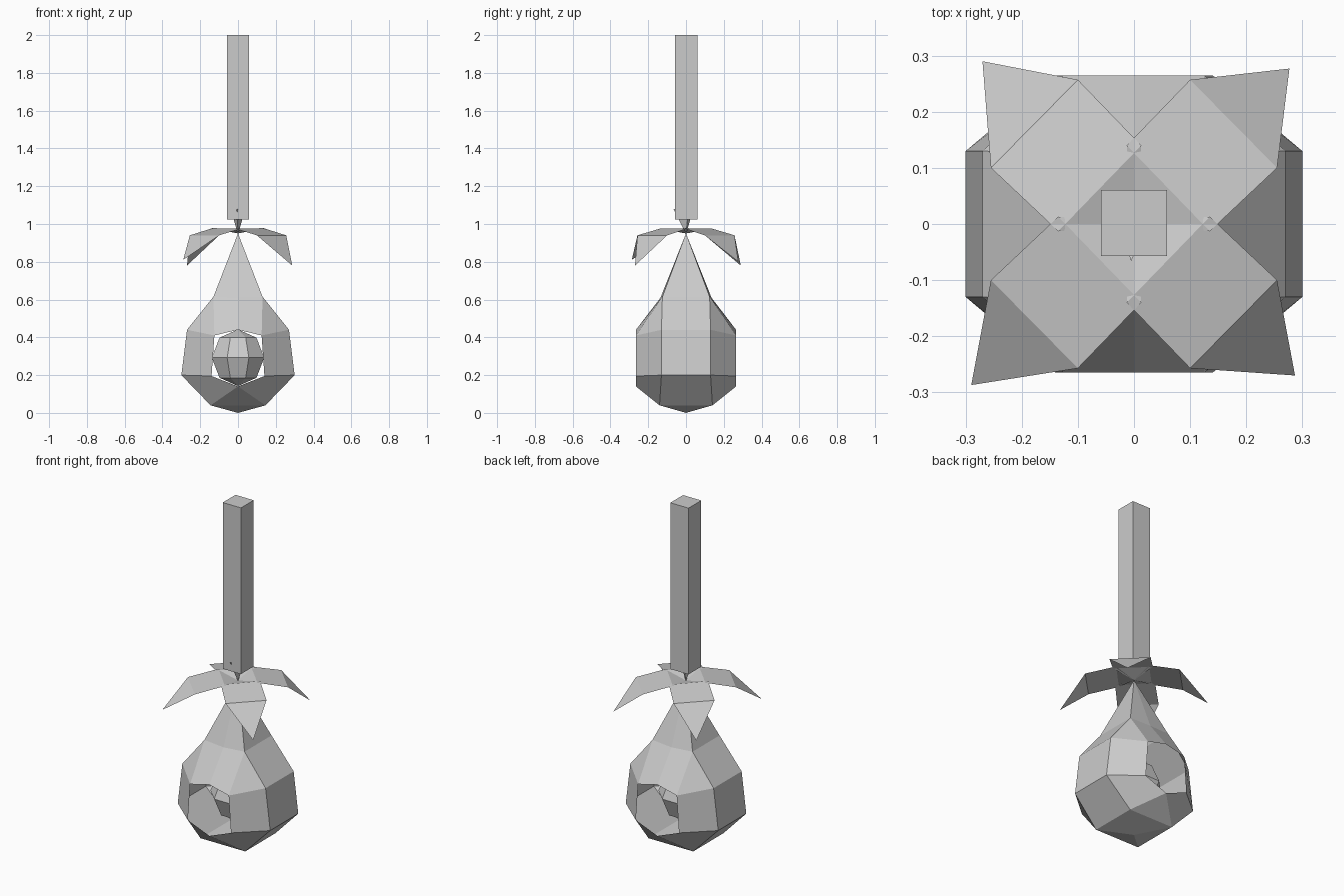
import bpy, bmesh
from mathutils import Vector

if "Cube" in bpy.data.objects:
    bpy.data.objects.remove(bpy.data.objects["Cube"])

grey = bpy.data.materials.new("plain_grey")
grey.diffuse_color = (0.6, 0.6, 0.6, 1)
grey.use_nodes = True
grey.node_tree.nodes["Principled BSDF"].inputs["Base Color"].default_value = grey.diffuse_color


def make(name, faces):
    """Build a flat-shaded object from a list of polygons given as points."""
    bm = bmesh.new()
    for f in faces:
        bm.faces.new([bm.verts.new(p) for p in f])
    bmesh.ops.remove_doubles(bm, verts=bm.verts, dist=0.0005)
    bmesh.ops.recalc_face_normals(bm, faces=bm.faces)
    me = bpy.data.meshes.new(name)
    bm.to_mesh(me)
    bm.free()
    me.materials.append(grey)
    ob = bpy.data.objects.new(name, me)
    bpy.context.collection.objects.link(ob)
    return ob


# Gourd shell: one quarter, repeated in four mirrored positions
bottom, apex = (0, 0, 0), (0, 0, 0.95)
foot = (0.145, 0.14, 0.04)
foot_x, foot_y = (0.145, 0, 0.04), (0, 0.14, 0.04)
sill = (0, 0.265, 0.14)
low_side, low_mid = (0.30, 0.13, 0.20), (0.30, 0, 0.20)
low_jamb, top_jamb = (0.14, 0.265, 0.195), (0.125, 0.265, 0.41)
lintel = (0, 0.265, 0.44)
top_side, top_mid = (0.27, 0.13, 0.44), (0.27, 0, 0.44)
neck, neck_x, neck_y = (0.13, 0.125, 0.615), (0.13, 0, 0.615), (0, 0.135, 0.61)
quarter = [
    (bottom, foot_x, foot), (bottom, foot, foot_y), (foot_y, foot, sill),
    (foot_x, low_mid, low_side, foot), (foot, low_side, low_jamb, sill),
    (low_mid, top_mid, top_side, low_side),
    (low_side, top_side, top_jamb, low_jamb),
    (top_mid, neck_x, neck, top_side),
    (top_side, neck, top_jamb), (neck, neck_y, lintel, top_jamb),
    (neck_x, apex, neck), (neck, apex, neck_y),
]
shell = [[(x * sx, y * sy, z) for x, y, z in f]
         for sx in (1, -1) for sy in (1, -1) for f in quarter]
make("gourd_shell", shell)

# Ball inside the hollow
bpy.ops.mesh.primitive_uv_sphere_add(segments=8, ring_count=4, radius=0.15,
                                     location=(0, 0, 0.292),
                                     rotation=(0, 0, 0.3927))
ball = bpy.context.object
ball.name = "inner_ball"
ball.data.materials.append(grey)

# Four drooping leaves, each a base triangle, a wide blade and a folded tip
leaves = [(1, -1, (0.287, -0.27, 0.78)), (-1, -1, (-0.29, -0.287, 0.81)),
          (-1, 1, (-0.27, 0.29, 0.78)), (1, 1, (0.277, 0.277, 0.80))]
for i, (sx, sy, tip) in enumerate(leaves):
    base = (0, 0, 0.95)
    in_a = (0.135 * sx, -0.013 * sy, 0.978)
    in_b = (-0.013 * sx, 0.14 * sy, 0.975)
    out_a = (0.255 * sx, 0.10 * sy, 0.94)
    out_b = (0.10 * sx, 0.257 * sy, 0.94)
    make("leaf_%d" % (i + 1), [(base, in_a, in_b), (in_a, out_a, out_b, in_b),
                               (out_a, tip, out_b)])

# Small pointed peg joining the leaves to the pole
ring = [(0.03, 0.01, 1.05), (-0.005, 0.03, 1.05), (-0.03, 0.0, 1.05),
        (-0.005, -0.066, 1.08)]
make("peg", [ring] + [((0, 0, 0.945), ring[i], ring[(i + 1) % 4])
                      for i in range(4)])

# Square hanging pole
bpy.ops.mesh.primitive_cube_add(size=1, location=(0, 0.002, 1.5125))
pole = bpy.context.object
pole.name = "pole"
pole.scale = (0.118, 0.118, 0.975)
pole.data.materials.append(grey)
